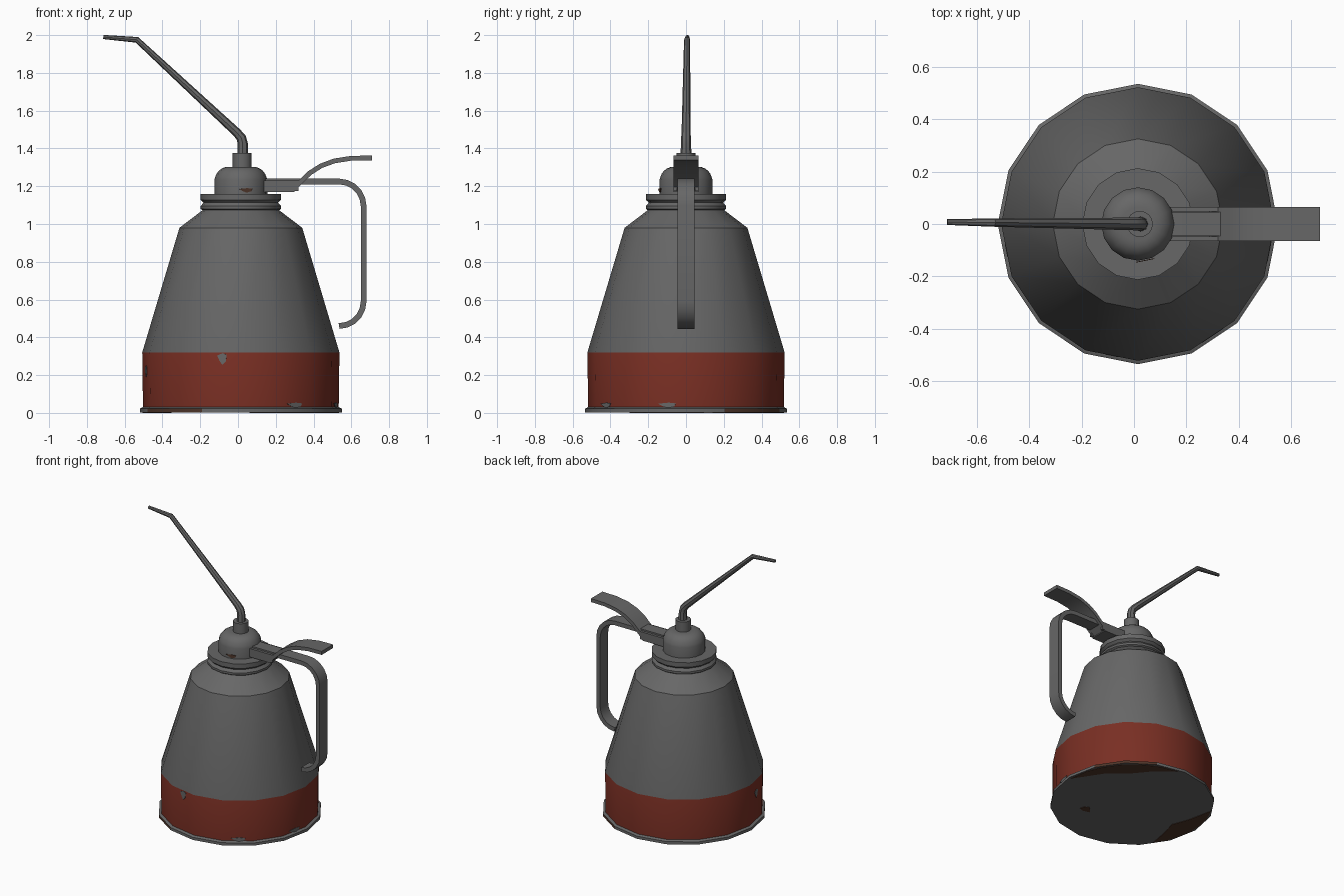
import bpy, bmesh, math
from mathutils import Vector

cube = bpy.data.objects.get("Cube")
if cube:
    bpy.data.objects.remove(cube, do_unlink=True)

CX = 0.015          # axis of the can
SIDES = 16


def material(name, rgb):
    m = bpy.data.materials.new(name)
    m.use_nodes = True
    m.diffuse_color = (*rgb, 1)
    bsdf = m.node_tree.nodes["Principled BSDF"]
    bsdf.inputs["Base Color"].default_value = (*rgb, 1)
    bsdf.inputs["Roughness"].default_value = 0.6
    return m


steel = material("worn steel", (0.135, 0.135, 0.135))
red = material("red paint", (0.19, 0.028, 0.017))
rust = material("dark rust", (0.075, 0.035, 0.022))


def smooth(ob):
    bpy.ops.object.select_all(action="DESELECT")
    ob.select_set(True)
    bpy.context.view_layer.objects.active = ob
    bpy.ops.object.shade_smooth_by_angle(angle=math.radians(30))


def finish(bm, name, mats):
    bmesh.ops.recalc_face_normals(bm, faces=bm.faces)
    me = bpy.data.meshes.new(name)
    bm.to_mesh(me)
    bm.free()
    ob = bpy.data.objects.new(name, me)
    bpy.context.collection.objects.link(ob)
    for m in mats:
        me.materials.append(m)
    smooth(ob)
    return ob


def lathe(name, profile, mats, x=CX, rule=None):
    """Turn (radius, height) pairs around the vertical axis and cap both ends."""
    bm = bmesh.new()
    rings = []
    for r, z in profile:
        angles = [math.tau * i / SIDES for i in range(SIDES)]
        rings.append([bm.verts.new((x + r * math.cos(a), r * math.sin(a), z)) for a in angles])
    for low, high in zip(rings, rings[1:]):
        for i in range(SIDES):
            j = (i + 1) % SIDES
            bm.faces.new((low[i], low[j], high[j], high[i]))
    bm.faces.new(rings[0])
    bm.faces.new(rings[-1])
    if rule:
        for f in bm.faces:
            f.material_index = rule(f.calc_center_median())
    return finish(bm, name, mats)


def strap(name, path, half_width, thickness):
    """Flat metal strip that follows a path in the xz plane."""
    bm = bmesh.new()
    pts = [Vector((x, 0, z)) for x, z in path]
    rings = []
    for i, p in enumerate(pts):
        ends = [q.normalized() for q in
                (p - pts[i - 1] if i else pts[1] - p,
                 pts[i + 1] - p if i < len(pts) - 1 else p - pts[i - 1])]
        t = (ends[0] + ends[1]).normalized()
        n = Vector((-t.z, 0, t.x)) * thickness / 2 / max(t.dot(ends[0]), 0.5)
        w = Vector((0, half_width, 0))
        rings.append([bm.verts.new(p + o) for o in (n + w, n - w, -n - w, -n + w)])
    for a, b in zip(rings, rings[1:]):
        for i in range(4):
            j = (i + 1) % 4
            bm.faces.new((a[i], a[j], b[j], b[i]))
    bm.faces.new(rings[0])
    bm.faces.new(rings[-1])
    return finish(bm, name, [steel])


def arc(cx, cz, r, start, end, steps=5):
    for i in range(steps + 1):
        a = math.radians(start + (end - start) * i / steps)
        yield cx + r * math.cos(a), cz + r * math.sin(a)


def patch(name, center, u, v, outline, mat):
    """Thin irregular plate for chipped paint and rust."""
    bm = bmesh.new()
    c, u, v = Vector(center), Vector(u), Vector(v)
    face = bm.faces.new([bm.verts.new(c + u * a + v * b) for a, b in outline])
    ext = bmesh.ops.extrude_face_region(bm, geom=[face])["geom"]
    lift = u.cross(v).normalized() * 0.003
    bmesh.ops.translate(bm, vec=lift, verts=[e for e in ext if isinstance(e, bmesh.types.BMVert)])
    finish(bm, name, [mat])


# Base rim, with two rusted stretches
lathe("base_rim", [(0.535, 0.003), (0.535, 0.022), (0.52, 0.03)], [steel, rust],
      rule=lambda c: int(c.z < 0.02 and c.x * c.y > 0.11 and abs(c.x) < 0.48))

# Tapered can with its painted band
lathe("can_body", [(0.518, 0.02), (0.522, 0.32), (0.325, 0.98), (0.2, 1.075)],
      [steel, red], rule=lambda c: int(0.021 < c.z < 0.3))

# Screw collar and pump dome
lathe("screw_collar", [(0.198, 1.07), (0.213, 1.08), (0.213, 1.095), (0.197, 1.113),
                       (0.213, 1.128), (0.213, 1.16)], [steel])
dome = [(0.14, 1.15), (0.14, 1.235)]
dome += [(0.065 + x, z) for x, z in arc(0, 1.23, 0.073, 15, 90)]
lathe("pump_dome", dome, [steel])
lathe("spout_socket", [(0.05, 1.29), (0.05, 1.375)], [steel], x=0.022)

# Bent tapering spout
curve = bpy.data.curves.new("spout", "CURVE")
curve.dimensions = "3D"
curve.bevel_depth = 1
curve.bevel_resolution = 2
curve.use_fill_caps = True
spline = curve.splines.new("POLY")
route = [(0.025, 1.36, 0.029), (0.025, 1.425, 0.027), (0.018, 1.455, 0.026),
         (-0.005, 1.483, 0.024), (-0.535, 1.975, 0.016), (-0.713, 1.99, 0.011)]
spline.points.add(len(route) - 1)
for p, (x, z, r) in zip(spline.points, route):
    p.co = (x, (0.02 - x) * 0.01, z, 1)
    p.radius = r
spout = bpy.data.objects.new("spout", curve)
bpy.context.collection.objects.link(spout)
curve.materials.append(steel)
bpy.ops.object.select_all(action="DESELECT")
spout.select_set(True)
bpy.context.view_layer.objects.active = spout
bpy.ops.object.convert(target="MESH")
smooth(spout)

# Grip strap and thumb lever
grip = [(0.12, 1.225), *arc(0.535, 1.095, 0.13, 90, 0),
        *arc(0.535, 0.59, 0.13, 0, -90)]
strap("grip_handle", grip, 0.045, 0.03)
lever = [(0.29, 1.185), (0.33, 1.222), (0.38, 1.27), (0.44, 1.308), (0.51, 1.334),
         (0.6, 1.348), (0.71, 1.35)]
strap("thumb_lever", lever, 0.065, 0.025)

# Lever bracket: floor plate and two mirrored cheeks
strap("bracket_floor", [(0.13, 1.185), (0.3, 1.185)], 0.065, 0.03)
for side, label in ((1, "left"), (-1, "right")):
    cheek = strap("bracket_cheek_" + label, [(0.13, 1.203), (0.32, 1.203)], 0.009, 0.055)
    cheek.location.y = side * 0.056

# Chipped paint on the band
blob = [(-1, 0.6), (-0.5, -0.3), (0.1, -1), (0.8, -0.4), (1, 0.7), (0.2, 1)]
for i, (angle, z, size) in enumerate([(-101.25, 0.285, 0.026), (191.25, 0.22, 0.025),
                                      (-56.25, 0.04, 0.012), (-11.25, 0.04, 0.012)]):
    a = math.radians(angle)
    out = Vector((math.cos(a), math.sin(a), 0))
    along = Vector((-out.y, out.x, 0))
    reach = 0.5205 * math.cos(math.pi / SIDES)
    wide = 4 if z < 0.1 else 1
    patch(f"paint_chip_{i + 1}", out * reach + Vector((CX, 0, z)),
          along * size * wide, Vector((0, 0, size * 1.2)), blob, steel)

# Rust on the dome and underside
patch("dome_rust", (0.042, -0.1375, 1.178), (0.035, 0.007, 0), (0, 0, 0.012), blob, rust)
patch("base_rust_spot", (0.2, -0.24, 0.003), (0.04, 0, 0), (0, -0.03, 0), blob, rust)


def base_edge(name, start, end, depth):
    # Rust creeping inward from the rim
    inner = [(0.53 - depth * f, start + (end - start) * t)
             for f, t in ((0.6, 0.8), (1, 0.55), (0.7, 0.3))]
    outer = [(0.52, start + (end - start) * i / 6) for i in range(7)]
    ring = [(r * math.cos(math.radians(a)), -r * math.sin(math.radians(a)))
            for r, a in outer + inner]
    patch(name, (CX, 0, 0.003), (1, 0, 0), (0, -1, 0), ring, rust)


base_edge("base_rust_near", 0, 85, 0.13)
base_edge("base_rust_far", 150, 215, 0.16)
